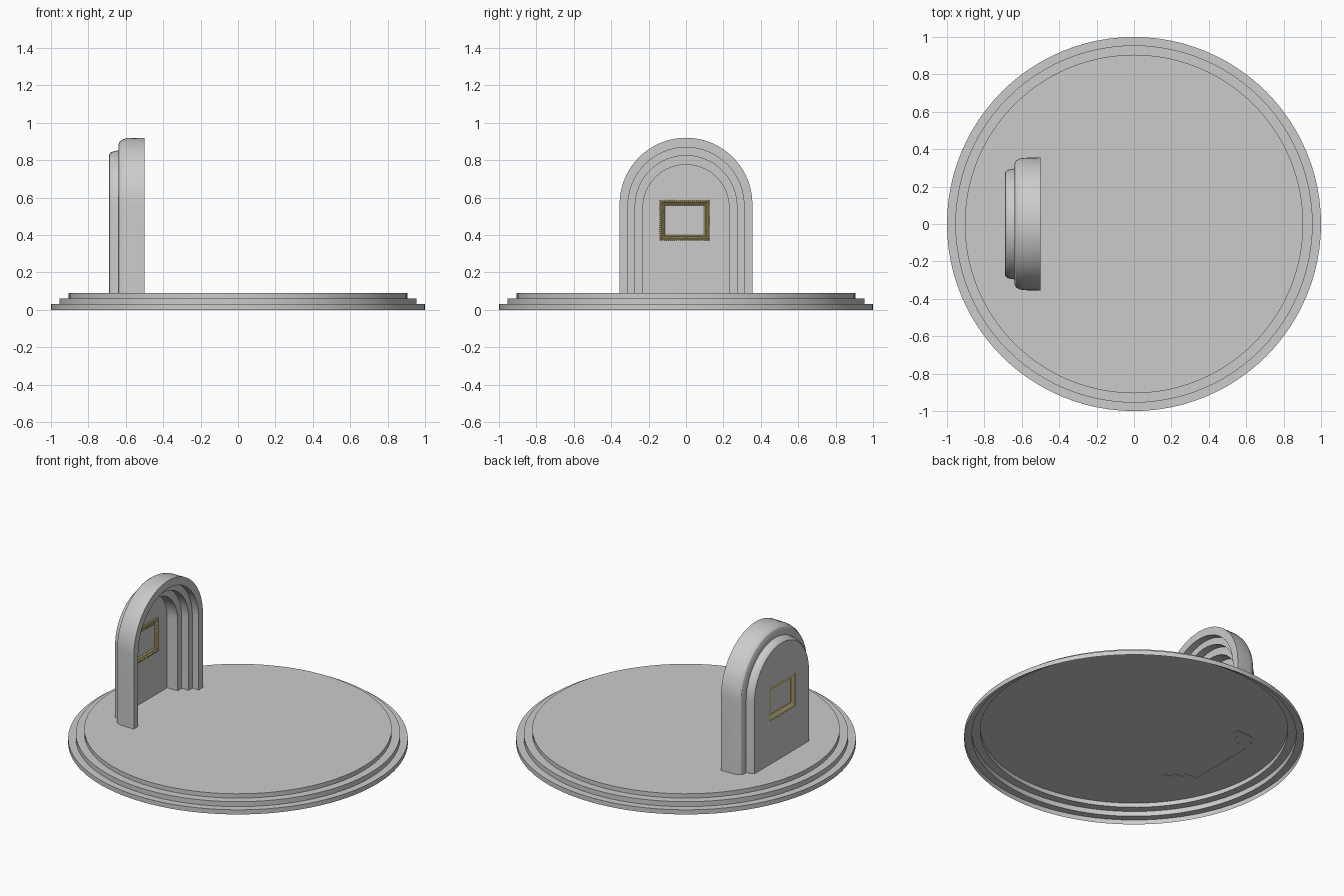
import bpy, bmesh
from math import pi, sin, cos, radians
from mathutils import Matrix

if "Cube" in bpy.data.objects:
    bpy.data.objects.remove(bpy.data.objects["Cube"])


def make_object(name, bm, smooth=True, mat=None, recalc=True):
    if recalc:
        bmesh.ops.recalc_face_normals(bm, faces=bm.faces)
    mesh = bpy.data.meshes.new(name)
    bm.to_mesh(mesh)
    bm.free()
    ob = bpy.data.objects.new(name, mesh)
    bpy.context.collection.objects.link(ob)
    if mat:
        mesh.materials.append(mat)
    bpy.ops.object.select_all(action='DESELECT')
    ob.select_set(True)
    bpy.context.view_layer.objects.active = ob
    if smooth:
        bpy.ops.object.shade_smooth_by_angle(angle=radians(30))
    return ob


def material(name, color):
    m = bpy.data.materials.new(name)
    m.diffuse_color = color
    m.use_nodes = True
    m.node_tree.nodes["Principled BSDF"].inputs["Base Color"].default_value = m.diffuse_color
    return m


def loft(bm, rings, closed):
    """Join consecutive rings of vertices with quads."""
    n = len(rings[0])
    for a, b in zip(rings, rings[1:]):
        for i in range(n if closed else n - 1):
            j = (i + 1) % n
            bm.faces.new((a[i], a[j], b[j], b[i]))


def box(name, center, size, mat=None):
    bm = bmesh.new()
    bmesh.ops.create_cube(bm, size=1, matrix=Matrix.Translation(center) @ Matrix.Diagonal((*size, 1)))
    return make_object(name, bm, False, mat)


gold = material("gilded", (0.58, 0.49, 0.2, 1))
white = material("white", (1, 1, 1, 1))

# Stepped round platform, hollow underneath
SEG = 96
bm = bmesh.new()
rings = [[bm.verts.new((r * cos(2 * pi * i / SEG), r * sin(2 * pi * i / SEG), z)) for i in range(SEG)]
         for r, z in [(1, 0), (1, 0.03), (0.955, 0.03), (0.955, 0.062), (0.905, 0.062), (0.905, 0.09)]]
loft(bm, rings, True)
bm.faces.new(rings[-1])
make_object("stepped_platform", bm, recalc=False)

# Arched niche: arch sections from the back, around the front rim, into the recess
BOTTOM = 0.088
sections = [(-0.69, 0.268), (-0.688, 0.279), (-0.678, 0.288), (-0.66, 0.293), (-0.64, 0.296),
            (-0.64, 0.322), (-0.632, 0.338), (-0.615, 0.348), (-0.59, 0.354), (-0.50, 0.355),
            (-0.50, 0.31), (-0.545, 0.31), (-0.545, 0.272), (-0.595, 0.272),
            (-0.595, 0.23), (-0.67, 0.23)]
bm = bmesh.new()
rings = []
for x, r in sections:
    cz = 0.565 - (0.355 - r) * 0.15
    pts = [(r, BOTTOM)] + [(r * cos(pi * i / 40), cz + r * sin(pi * i / 40)) for i in range(41)] + [(-r, BOTTOM)]
    rings.append([bm.verts.new((x, y, z)) for y, z in pts])
loft(bm, rings, False)
bm.faces.new(rings[0])
bm.faces.new(rings[-1])
bm.faces.new([k[0] for k in rings] + [k[-1] for k in reversed(rings)])
niche = make_object("arched_niche", bm)

# Window opening through the back wall
CY, CZ, HW, HH = -0.007, 0.479, 0.104, 0.078
cutter = box("window_cutter", (-0.68, CY, CZ), (0.06, 2 * HW + 0.058, 2 * HH + 0.058))
cutter.hide_render = True
mod = niche.modifiers.new("window", 'BOOLEAN')
mod.object = cutter
mod.operation = 'DIFFERENCE'
mod.solver = 'EXACT'
bpy.ops.object.select_all(action='DESELECT')
niche.select_set(True)
bpy.context.view_layer.objects.active = niche
bpy.ops.object.modifier_apply(modifier=mod.name)
bpy.data.objects.remove(cutter)

# Mitred picture frame: moulding profile (offset from opening, x)
profile = [(0, -0.678), (0, -0.666), (0.006, -0.66), (0.012, -0.664), (0.02, -0.656),
           (0.026, -0.66), (0.03, -0.662), (0.03, -0.687), (0.024, -0.687)]
bm = bmesh.new()
rings = [[bm.verts.new((x, CY + sy * (HW + o), CZ + sz * (HH + o))) for o, x in profile]
         for sy, sz in ((-1, -1), (1, -1), (1, 1), (-1, 1))]
loft(bm, rings + rings[:1], True)
make_object("window_frame", bm, False, gold)

# Beaded ornament in two rows around the frame
bm = bmesh.new()
for off, x in ((0.012, -0.662), (0.026, -0.66)):
    w, h = HW + off, HH + off
    spots = []
    nw, nh = round(2 * w / 0.011), round(2 * h / 0.011)
    for s in (-1, 1):
        spots += [(-w + 2 * w * i / nw, s * h) for i in range(nw + 1)]
        spots += [(s * w, -h + 2 * h * i / nh) for i in range(1, nh)]
    for y, z in spots:
        bmesh.ops.create_icosphere(bm, subdivisions=1, radius=0.004,
                                   matrix=Matrix.Translation((x, CY + y, CZ + z)))
make_object("frame_beading", bm, False, gold)

# White pane
box("window_pane", (-0.672, CY, CZ), (0.006, 2 * HW + 0.004, 2 * HH + 0.004), white)
